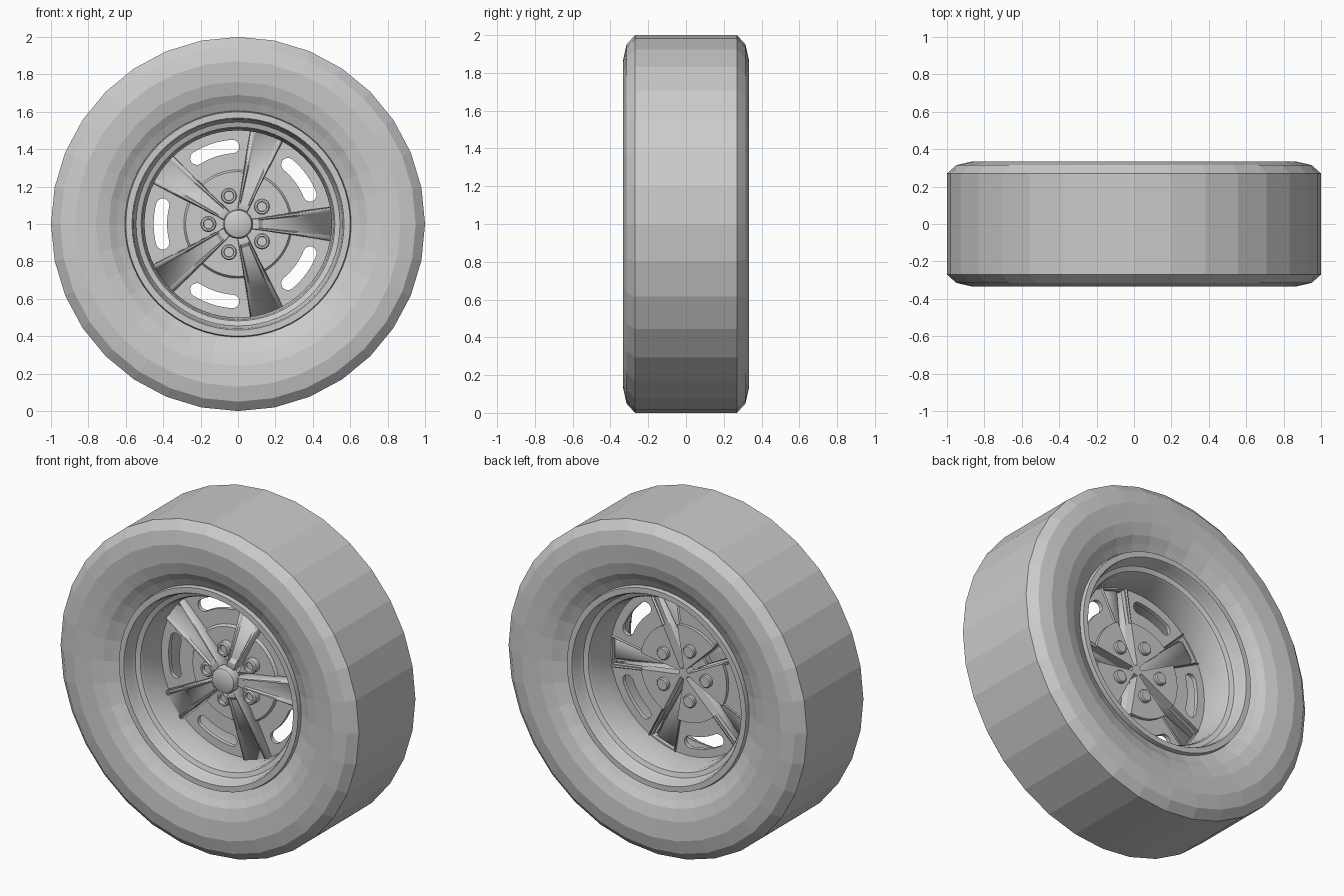
import bpy, bmesh, math
from mathutils import Matrix, Vector

if "Cube" in bpy.data.objects:
    bpy.data.objects.remove(bpy.data.objects["Cube"], do_unlink=True)

AXLE = Matrix.Translation((0, 0, 1))
COUNT = 5
STEP = math.tau / COUNT


def turn(angle):
    # Positive angles run from +x towards +z
    return Matrix.Rotation(-angle, 4, 'Y')


def finish(name, bm, smooth=True, place=Matrix()):
    bmesh.ops.remove_doubles(bm, verts=bm.verts, dist=1e-5)
    bmesh.ops.recalc_face_normals(bm, faces=bm.faces)
    bm.transform(AXLE @ place)
    mesh = bpy.data.meshes.new(name)
    bm.to_mesh(mesh)
    bm.free()
    obj = bpy.data.objects.new(name, mesh)
    bpy.context.collection.objects.link(obj)
    bpy.ops.object.select_all(action='DESELECT')
    obj.select_set(True)
    bpy.context.view_layer.objects.active = obj
    if smooth:
        bpy.ops.object.shade_smooth_by_angle(angle=math.radians(30))
    return obj


def lathe(name, profile, segments, closed=False, smooth=True, place=Matrix()):
    # Revolve (radius, y) points around the axle
    bm = bmesh.new()
    verts = [bm.verts.new((r, y, 0)) for r, y in profile]
    edges = [bm.edges.new(pair) for pair in zip(verts, verts[1:])]
    if closed:
        edges.append(bm.edges.new((verts[-1], verts[0])))
    bmesh.ops.spin(bm, geom=verts + edges, cent=(0, 0, 0), axis=(0, 1, 0),
                   angle=math.tau, steps=segments, use_merge=False)
    return finish(name, bm, smooth, place)


def prism(bm, outline, y0, y1, angle):
    # Extrude an (x, z) outline along y
    rot = turn(angle)
    front = [bm.verts.new(rot @ Vector((x, y0, z))) for x, z in outline]
    face = bm.faces.new(front)
    result = bmesh.ops.extrude_face_region(bm, geom=[face])
    moved = [g for g in result["geom"] if isinstance(g, bmesh.types.BMVert)]
    bmesh.ops.translate(bm, verts=moved, vec=(0, y1 - y0, 0))


def both_sides(half):
    # Mirror a front half profile to the back
    return half + [(r, -y) for r, y in reversed(half)]


# Tyre: broad faceted tread and dished sidewalls
tyre_half = [(0.59, -0.2), (0.6, -0.255), (0.65, -0.28), (0.69, -0.305),
             (0.76, -0.325), (0.87, -0.333), (0.95, -0.315), (1.0, -0.27)]
lathe("tyre", both_sides(tyre_half), 32, closed=True, smooth=False)

# Rim: stepped lips and a straight barrel, closed on its hidden side
rim_half = [(0.59, -0.2), (0.605, -0.26), (0.6, -0.283), (0.567, -0.283),
            (0.56, -0.27), (0.555, -0.225), (0.545, -0.205), (0.518, -0.195),
            (0.51, -0.18), (0.506, -0.11), (0.5, -0.09)]
lathe("rim", both_sides(rim_half), 64, closed=True)

# Wheel plate with a thicker centre
plate = lathe("wheel_plate", [(0, 0.025), (0.29, 0.025), (0.29, 0.005),
                              (0.503, 0.005), (0.503, -0.02), (0.29, -0.02),
                              (0.28, -0.035), (0, -0.035)], 64)

# Cutter: curved vents between spokes and the hollow behind each spoke
VENT_R, VENT_W, VENT_ARC = 0.415, 0.036, math.radians(14)


def vent_outline():
    points = []
    for i in range(9):
        a = VENT_ARC * (i / 4 - 1)
        points.append(((VENT_R + VENT_W) * math.cos(a), (VENT_R + VENT_W) * math.sin(a)))
    for side in (1, -1):
        base = VENT_ARC * side
        centre = Vector((VENT_R * math.cos(base), VENT_R * math.sin(base)))
        for i in range(1, 8):
            t = math.pi * i / 8
            a = base + t if side > 0 else base + math.pi + t
            points.append(tuple(centre + VENT_W * Vector((math.cos(a), math.sin(a)))))
        if side > 0:
            for i in range(9):
                a = VENT_ARC * (1 - i / 4)
                points.append(((VENT_R - VENT_W) * math.cos(a), (VENT_R - VENT_W) * math.sin(a)))
    return points


bm = bmesh.new()
hollow = [(0.03, -0.012), (0.49, -0.08), (0.49, 0.08), (0.03, 0.012)]
for k in range(COUNT):
    prism(bm, vent_outline(), -0.1, 0.1, (k + 0.5) * STEP)
    prism(bm, hollow, -0.1, 0.1, k * STEP)
cutter = finish("plate_cutter", bm, smooth=False)
cutter.hide_render = True
bpy.context.view_layer.objects.active = plate
cut = plate.modifiers.new("cut", 'BOOLEAN')
cut.operation, cut.object, cut.solver = 'DIFFERENCE', cutter, 'EXACT'
bpy.ops.object.modifier_apply(modifier="cut")
bpy.data.objects.remove(cutter, do_unlink=True)


# Spokes: hollow tapering wedges with a shallow channel on the face
def spoke(name, angle):
    bm = bmesh.new()
    rows = []
    # radius, half width, front y, channel depth
    for r, w, y, depth in [(0.03, 0.022, -0.115, 0), (0.11, 0.034, -0.108, 0),
                           (0.13, 0.037, -0.106, 0.014), (0.503, 0.096, -0.05, 0.014)]:
        half = [(-w, 0.015), (-w * 0.94, y + 0.008), (-w * 0.86, y),
                (-w * 0.7, y), (-w * 0.6, y + depth)]
        section = half + [(-z, d) for z, d in reversed(half)]
        rows.append([bm.verts.new((r, d, z)) for z, d in section])
    for a, b in zip(rows, rows[1:]):
        for i in range(len(a) - 1):
            bm.faces.new((a[i], a[i + 1], b[i + 1], b[i]))
    obj = finish(name, bm, True, turn(angle))
    shell = obj.modifiers.new("shell", 'SOLIDIFY')
    shell.thickness = 0.006


for k in range(COUNT):
    spoke(f"spoke_{k + 1}", k * STEP)

    # Lug nut in front and its round stud head behind
    lug_place = turn((k + 0.5) * STEP) @ Matrix.Translation((0.158, 0, 0))
    lathe(f"lug_nut_{k + 1}", [(0, -0.06), (0.025, -0.06), (0.027, -0.08),
                               (0.037, -0.08), (0.043, -0.072), (0.043, -0.03), (0, -0.03)],
          20, place=lug_place)
    lathe(f"stud_head_{k + 1}", [(0, 0.02), (0.038, 0.02), (0.038, 0.042),
                                 (0.032, 0.048), (0, 0.048)], 20, place=lug_place)

# Centre cap
lathe("centre_cap", [(0, -0.155), (0.06, -0.153), (0.073, -0.145), (0.079, -0.13),
                     (0.079, -0.09), (0, -0.09)], 32)
